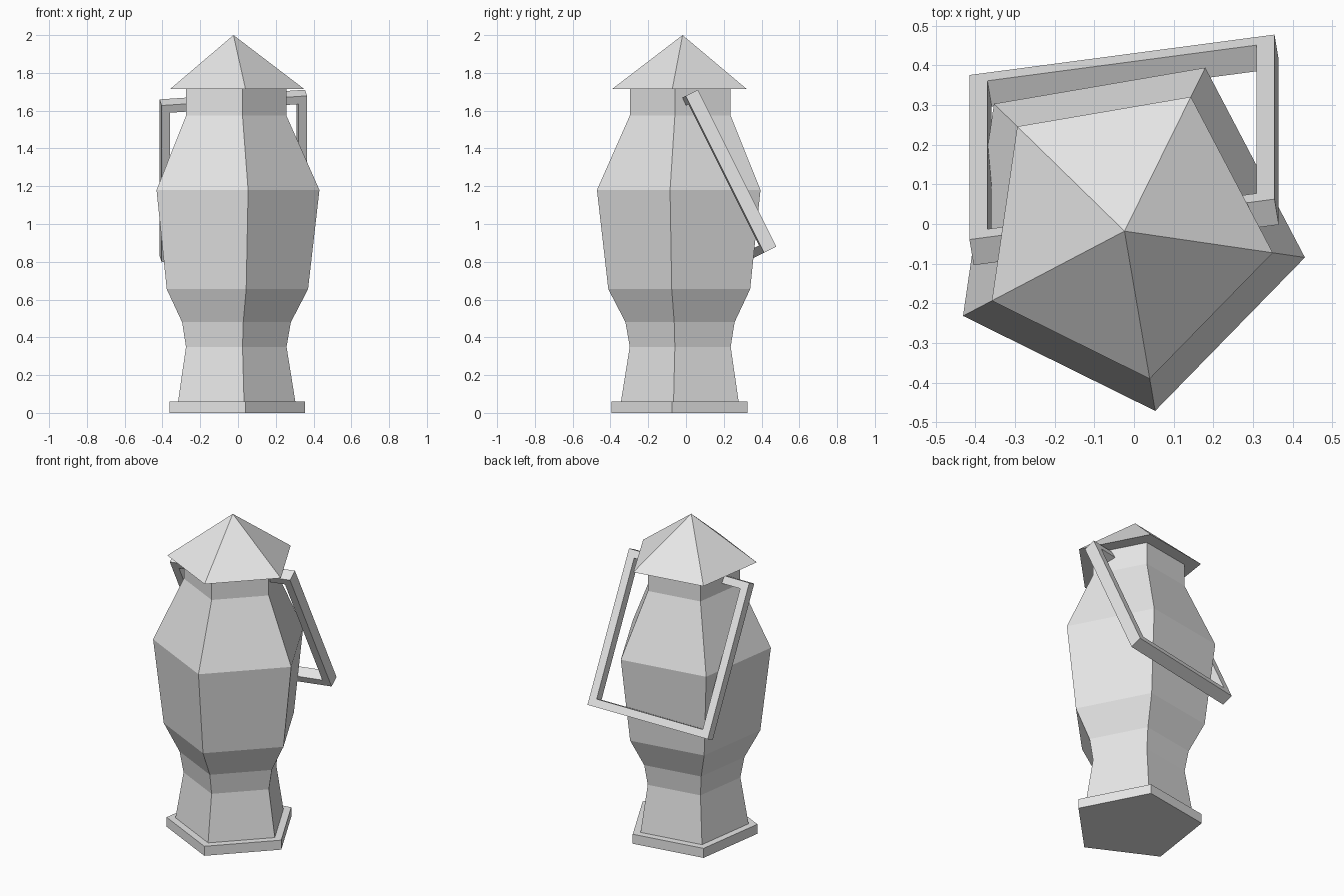
import bpy
import bmesh
from math import cos, sin, radians
from mathutils import Vector, Matrix

cube = bpy.data.objects.get("Cube")
if cube:
    bpy.data.objects.remove(cube, do_unlink=True)

SIDES = 5
TURN = radians(-80.3)
AXIS = Vector((-0.024, -0.018, 0))

grey = bpy.data.materials.new("light grey")
grey.use_nodes = True
GREY = (0.8, 0.8, 0.8, 1)
grey.diffuse_color = GREY
grey.node_tree.nodes["Principled BSDF"].inputs["Base Color"].default_value = GREY


def finish(bm, name):
    bmesh.ops.recalc_face_normals(bm, faces=bm.faces)
    mesh = bpy.data.meshes.new(name)
    bm.to_mesh(mesh)
    bm.free()
    mesh.materials.append(grey)
    obj = bpy.data.objects.new(name, mesh)
    bpy.context.collection.objects.link(obj)
    return obj


def pentagon_solid(name, profile):
    """Stack pentagon rings from (radius, height) pairs; radius 0 is a point."""
    bm = bmesh.new()
    rings = []
    for r, z in profile:
        count = SIDES if r else 1
        angles = [TURN + radians(360 / SIDES) * i for i in range(count)]
        rings.append([bm.verts.new(AXIS + Vector((r * cos(a), r * sin(a), z)))
                      for a in angles])
    for low, high in zip(rings, rings[1:]):
        for i in range(SIDES):
            j = (i + 1) % SIDES
            if len(high) == 1:
                bm.faces.new((low[i], low[j], high[0]))
            else:
                bm.faces.new((low[i], low[j], high[j], high[i]))
    for ring in (rings[0], rings[-1]):
        if len(ring) > 1:
            bm.faces.new(ring)
    return finish(bm, name)


# Lantern: foot plate, faceted body and pointed roof
pentagon_solid("base_plate", [(0.382, 0), (0.382, 0.06)])
pentagon_solid("lantern_body", [
    (0.331, 0.06), (0.284, 0.35), (0.307, 0.48), (0.399, 0.655),
    (0.46, 1.18), (0.283, 1.575), (0.283, 1.715)])
pentagon_solid("roof", [(0.378, 1.715), (0, 2)])

# Carrying handle: a rectangular frame hanging out over the back
WIDTH, HEIGHT, BAR, DEPTH = 0.778, 0.928, 0.046, 0.073
bm = bmesh.new()
loops = []
for depth in (-DEPTH / 2, DEPTH / 2):
    for inset in (0, BAR):
        w, h = WIDTH / 2 - inset, HEIGHT / 2 - inset
        loops.append([bm.verts.new((x * w, y * h, depth))
                      for x, y in ((-1, -1), (1, -1), (1, 1), (-1, 1))])
back_out, back_in, front_out, front_in = loops
for a, b in ((back_out, back_in), (back_in, front_in),
             (front_in, front_out), (front_out, back_out)):
    for i in range(4):
        j = (i + 1) % 4
        bm.faces.new((a[i], a[j], b[j], b[i]))
handle = finish(bm, "handle")

# Tilt the frame: bars run along u, rails along v
v = Vector((0, -0.447, 0.894)).normalized()
u = Vector((0.99, 0.132, 0.064))
u = (u - v * u.dot(v)).normalized()
n = u.cross(v)
tilt = Matrix((u, v, n)).transposed().to_4x4()
handle.matrix_world = Matrix.Translation((-0.025, 0.187, 1.254)) @ tilt
